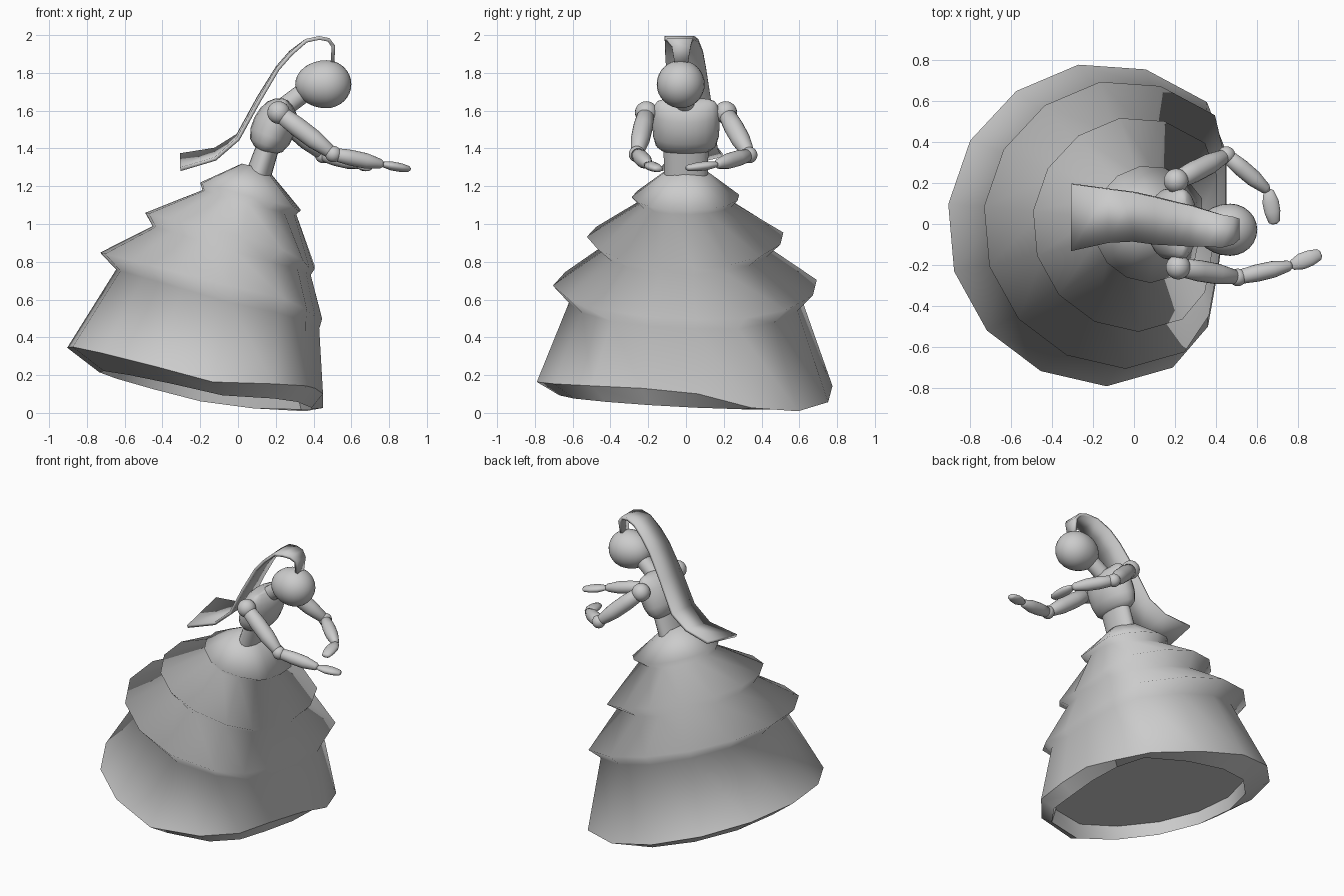
import bpy, bmesh, math
from mathutils import Vector

if "Cube" in bpy.data.objects:
    bpy.data.objects.remove(bpy.data.objects["Cube"])


def loft(name, rings, angle=35, cap_start=True, cap_end=True):
    """Skin a stack of equal-length closed rings, optionally capping the ends."""
    bm = bmesh.new()
    vs = [[bm.verts.new(p) for p in r] for r in rings]
    n = len(vs[0])
    for a, b in zip(vs, vs[1:]):
        for i in range(n):
            j = (i + 1) % n
            bm.faces.new((a[i], a[j], b[j], b[i]))
    if cap_start:
        bm.faces.new(vs[0])
    if cap_end:
        bm.faces.new(vs[-1])
    bmesh.ops.recalc_face_normals(bm, faces=bm.faces)
    return finish(name, bm, angle)


def finish(name, bm, angle=35):
    me = bpy.data.meshes.new(name)
    bm.to_mesh(me)
    bm.free()
    ob = bpy.data.objects.new(name, me)
    bpy.context.collection.objects.link(ob)
    bpy.ops.object.select_all(action='DESELECT')
    bpy.context.view_layer.objects.active = ob
    ob.select_set(True)
    bpy.ops.object.shade_smooth_by_angle(angle=math.radians(angle))
    return ob


def limb(name, p0, p1, profile, n=20, angle=60):
    """Elliptical rod from p0 to p1; profile rows are (t, depth, width)."""
    p0, p1 = Vector(p0), Vector(p1)
    d = (p1 - p0).normalized()
    w = Vector((0, 0, 1)).cross(d).normalized()
    u = w.cross(d)
    rings = []
    for t, ru, rw in profile:
        c = p0.lerp(p1, t)
        rings.append([c + u * ru * math.cos(k * math.tau / n)
                      + w * rw * math.sin(k * math.tau / n) for k in range(n)])
    return loft(name, rings, angle)


def ball(name, c, r, back=1, front=1):
    """Sphere whose -x and +x halves can be stretched separately."""
    bm = bmesh.new()
    bmesh.ops.create_uvsphere(bm, u_segments=24, v_segments=16, radius=r)
    for v in bm.verts:
        v.co.x *= back if v.co.x < 0 else front
        v.co += Vector(c)
    return finish(name, bm, 60)


def skirt_ring(cx, r, front_x, zb, zs, zf, roll=0, dip=0, n=15):
    """Tilted circle flattened at front_x; heights at back, side, front; dip lowers one corner."""
    pts = []
    for k in range(n):
        a = math.tau * k / n + math.radians(173)
        c, s = math.cos(a), math.sin(a)
        z = zs + (zb - zs) * -c if c < 0 else zs + (zf - zs) * c
        z += roll * s - dip * max(c, 0) * max(s, 0)
        y = r * s * (1 - 0.1 * max(c, 0))
        # the flat front leans, reaching further on the +y side
        pts.append((min(cx + r * c, front_x + 0.18 * min(y, 0)), y, z))
    return pts


# Tiered skirt: waist, then a rim and a tucked-in ring per tier
rings = [skirt_ring(*a) for a in (
    (0.10, 0.08, 0.18, 1.32, 1.30, 1.26),
    (0.085, 0.287, 0.33, 1.22, 1.14, 1.07),
    (0.06, 0.25, 0.31, 1.18, 1.10, 1.05),
    (0.03, 0.525, 0.405, 1.06, 0.93, 0.76),
    (-0.01, 0.445, 0.385, 0.99, 0.85, 0.73),
    (-0.03, 0.705, 0.445, 0.85, 0.67, 0.50, 0, 0.05),
    (-0.03, 0.62, 0.43, 0.76, 0.58, 0.45, 0, 0.05),
    (-0.12, 0.79, 0.45, 0.35, 0.13, 0.12, -0.03, 0.19))]
loft("tiered_skirt", rings, 180, cap_end=False)

# Folded-under hem and recessed base plate
loft("hem_and_base", [rings[-1],
     skirt_ring(-0.07, 0.67, 0.39, 0.22, 0.06, 0.03, -0.03),
     skirt_ring(-0.08, 0.65, 0.38, 0.31, 0.17, 0.12, -0.02)], 30, cap_start=False)

# Torso
limb("waist", (0.105, 0, 1.25), (0.165, 0, 1.43),
     [(0, .068, .115), (1, .06, .12)])
limb("chest", (0.135, 0, 1.38), (0.25, 0, 1.66),
     [(0, .03, .10), (.04, .06, .13), (.13, .093, .16), (.3, .112, .174), (.5, .115, .178),
      (.7, .104, .179), (.85, .082, .172), (.95, .05, .155), (1, .015, .12)])
limb("neck", (0.22, 0, 1.60), (0.40, -0.02, 1.735), [(0, .052, .052), (1, .052, .052)])
ball("head", (0.468, -0.028, 1.74), 0.127, back=1.3, front=1.04)

# Arms: shoulder, elbow, wrist, fingertip
arms = {
    "right": ((0.215, -0.21, 1.59), (0.505, -0.26, 1.37), (0.77, -0.20, 1.315), (0.91, -0.145, 1.29)),
    "left": ((0.205, 0.21, 1.59), (0.45, 0.335, 1.365), (0.655, 0.16, 1.315), (0.685, 0.0, 1.295)),
}


def spindle(r0, rm, r1, flat=1):
    return [(0, r0 * .5 * flat, r0 * .5), (.05, r0 * flat, r0), (.35, rm * flat, rm),
            (.65, rm * .97 * flat, rm * .97), (.94, r1 * flat, r1), (1, r1 * .5 * flat, r1 * .5)]


for side, (s, e, w, h) in arms.items():
    ball(side + "_shoulder", s, 0.06)
    limb(side + "_upper_arm", s, e, spindle(.045, .052, .035))
    ball(side + "_elbow", e, 0.043)
    limb(side + "_forearm", e, w, spindle(.035, .042, .026))
    limb(side + "_hand", Vector(w).lerp(Vector(h), -.05), h, spindle(.025, .04, .028, .6))

# Ponytail ribbon: rows of x, left y, left z, right y, right z
rows = [(.50, .01, 1.85, -.06, 1.85), (.505, .025, 1.94, -.075, 1.94),
        (.48, .035, 1.975, -.10, 1.975), (.43, .045, 1.985, -.115, 1.985),
        (.36, .065, 1.97, -.11, 1.97), (.28, .09, 1.91, -.11, 1.90),
        (.21, .105, 1.83, -.105, 1.82), (.11, .13, 1.67, -.10, 1.65),
        (0, .155, 1.47, -.085, 1.45), (-.12, .17, 1.395, -.09, 1.345),
        (-.305, .195, 1.365, -.13, 1.29)]
bm = bmesh.new()
edge = [(bm.verts.new((x, yl, zl)), bm.verts.new((x, yr, zr))) for x, yl, zl, yr, zr in rows]
for a, b in zip(edge, edge[1:]):
    bm.faces.new((a[0], a[1], b[1], b[0]))
tail = finish("ponytail", bm, 50)
mod = tail.modifiers.new("thickness", 'SOLIDIFY')
mod.thickness, mod.offset = 0.02, 0
